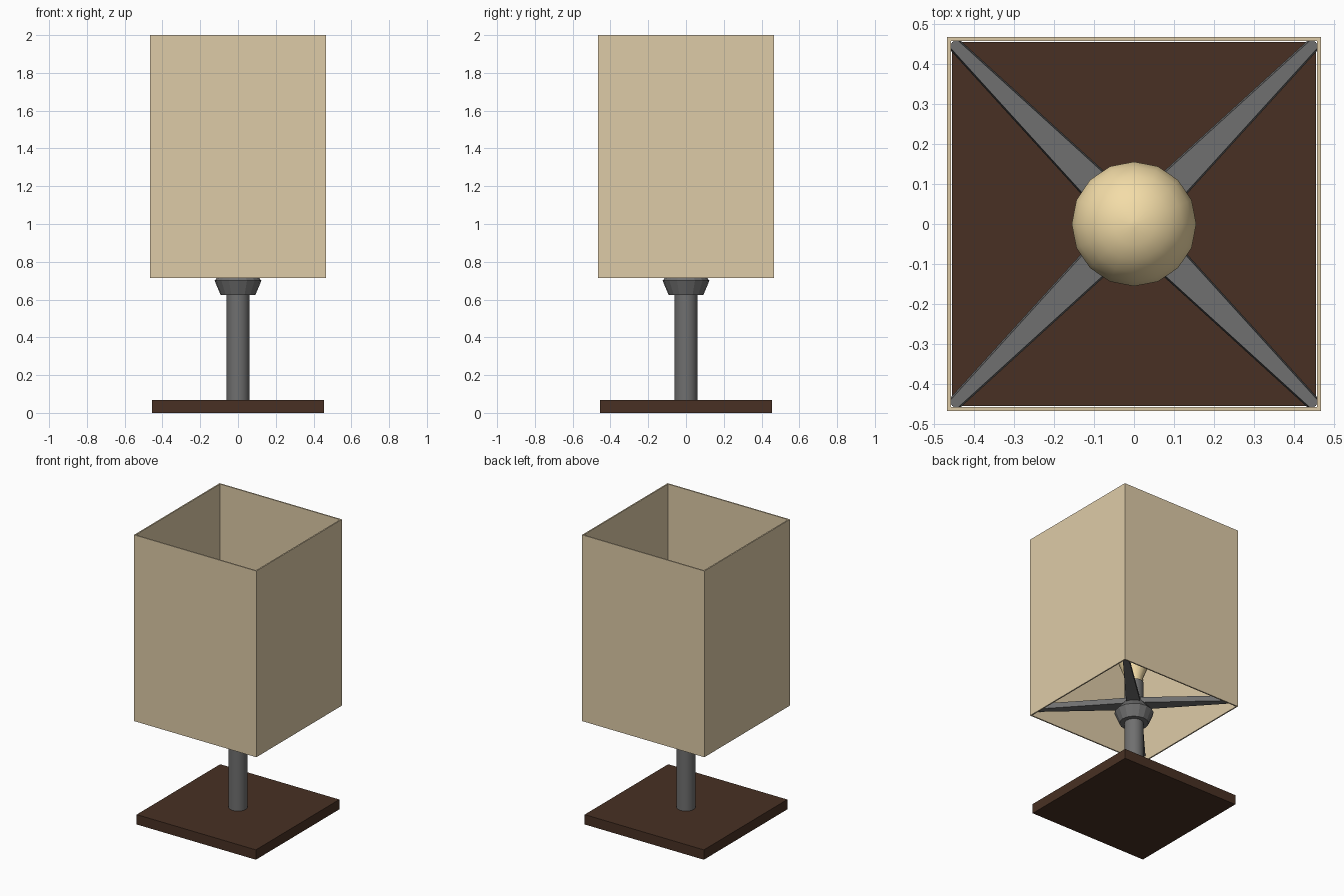
import bpy, bmesh, math
from mathutils import Matrix, Vector

if "Cube" in bpy.data.objects:
    bpy.data.objects.remove(bpy.data.objects["Cube"])


def material(name, color):
    m = bpy.data.materials.new(name)
    m.diffuse_color = (*color, 1)
    m.use_nodes = True
    m.node_tree.nodes["Principled BSDF"].inputs["Base Color"].default_value = m.diffuse_color
    return m


wood = material("dark_wood", (0.065, 0.03, 0.017))
fabric = material("shade_fabric", (0.73, 0.60, 0.39))
glow = material("bulb_glass", (0.90, 0.72, 0.39))
metal = material("grey_metal", (0.16, 0.16, 0.16))


def finish(name, bm, mat, smooth=None):
    bmesh.ops.recalc_face_normals(bm, faces=bm.faces)
    me = bpy.data.meshes.new(name)
    bm.to_mesh(me)
    bm.free()
    ob = bpy.data.objects.new(name, me)
    bpy.context.collection.objects.link(ob)
    me.materials.append(mat)
    if smooth:
        bpy.ops.object.select_all(action='DESELECT')
        ob.select_set(True)
        bpy.context.view_layer.objects.active = ob
        bpy.ops.object.shade_smooth_by_angle(angle=math.radians(smooth))
    return ob


def loft(bm, rings):
    """Join equal-sized rings of points and cap both ends."""
    vs = [[bm.verts.new(p) for p in ring] for ring in rings]
    n = len(vs[0])
    for a, b in zip(vs, vs[1:]):
        for i in range(n):
            j = (i + 1) % n
            bm.faces.new((a[i], a[j], b[j], b[i]))
    bm.faces.new(vs[0][::-1])
    bm.faces.new(vs[-1])


def lathe(name, profile, sides, mat, smooth=None):
    bm = bmesh.new()
    turns = [math.tau * i / sides for i in range(sides)]
    loft(bm, [[(r * math.cos(t), r * math.sin(t), z) for t in turns] for r, z in profile])
    return finish(name, bm, mat, smooth)


# Square wooden base
bm = bmesh.new()
bmesh.ops.create_cube(bm, size=1, matrix=Matrix.Translation((0, 0, 0.034)) @ Matrix.Diagonal((0.91, 0.91, 0.068, 1)))
finish("base", bm, wood)

# Stem running up to the bulb, with a flared collar
lathe("stem", [(0.061, 0.06), (0.061, 0.92)], 16, metal, 35)
lathe("collar", [(0.092, 0.625), (0.124, 0.70), (0.065, 0.77)], 16, metal)

# Four tapered arms reaching the shade corners
bm = bmesh.new()
for k in range(4):
    rot = Matrix.Rotation(math.pi / 4 + k * math.pi / 2, 3, 'Z')
    rings = []
    for x, w in ((0.03, 0.042), (0.642, 0.013)):
        section = ((-w - 0.004, 0.75), (w + 0.004, 0.75), (w, 0.79), (-w, 0.79))
        rings.append([rot @ Vector((x, y, z)) for y, z in section])
    loft(bm, rings)
finish("shade_arms", bm, metal)

# Bulb: narrow neck opening into a sphere
R, ZC = 0.157, 1.22
profile = [(0.048, 0.92), (0.055, 0.95)]
for i in range(9):
    a = math.radians(-40 + i * 15.8)
    profile.append((R * math.cos(a), ZC + R * math.sin(a)))
profile.append((0.002, ZC + R))
lathe("bulb", profile, 16, glow, 40)

# Open square shade with thin walls
bm = bmesh.new()
loops = []
for h, z in ((0.467, 0.715), (0.467, 2.0), (0.458, 2.0), (0.458, 0.715)):
    loops.append([bm.verts.new((h * sx, h * sy, z)) for sx, sy in ((-1, -1), (1, -1), (1, 1), (-1, 1))])
for k in range(4):
    a, b = loops[k], loops[(k + 1) % 4]
    for i in range(4):
        j = (i + 1) % 4
        bm.faces.new((a[i], a[j], b[j], b[i]))
finish("shade", bm, fabric)
